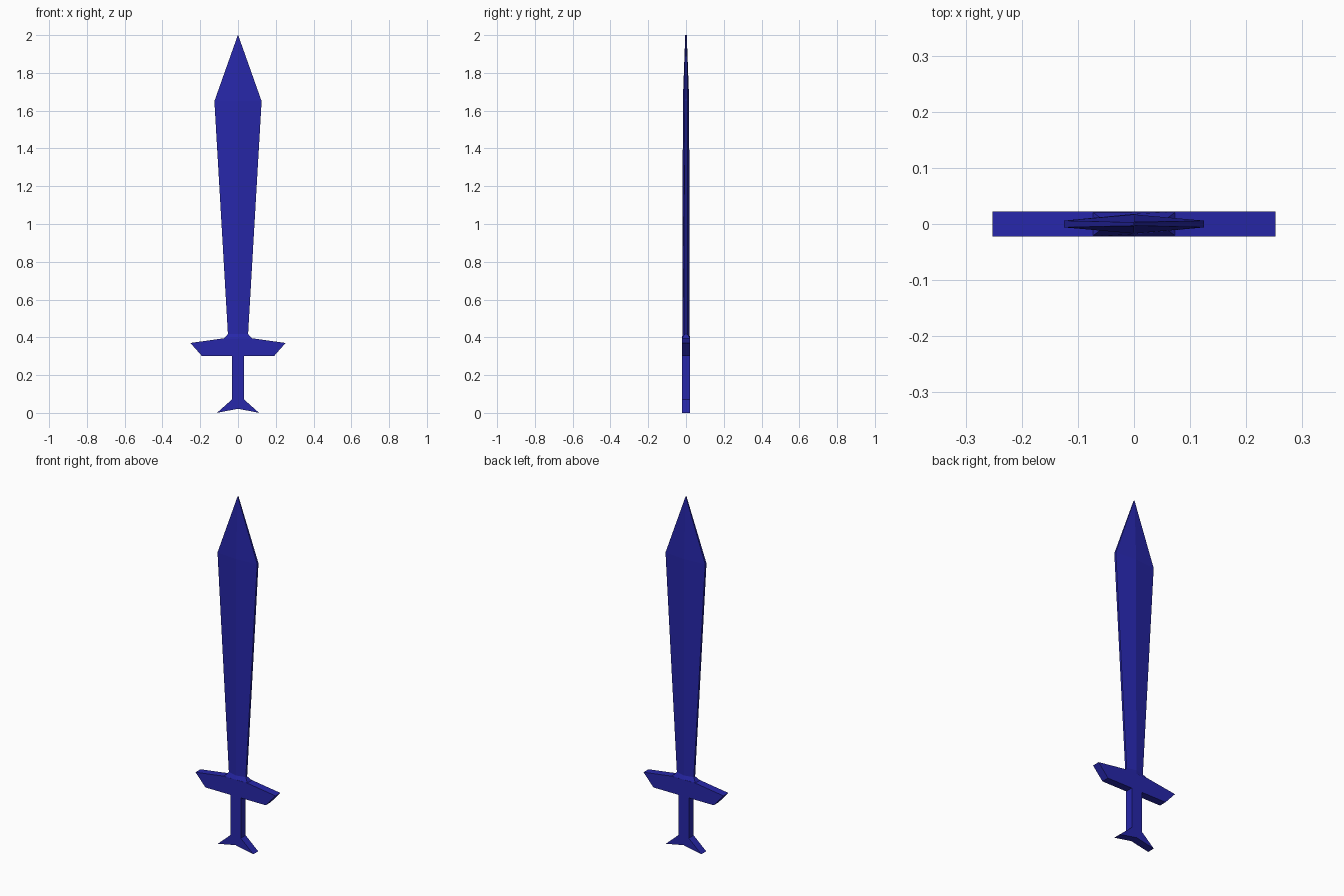
import bpy, bmesh

if "Cube" in bpy.data.objects:
    bpy.data.objects.remove(bpy.data.objects["Cube"])

mat = bpy.data.materials.new("blue_metal")
mat.diffuse_color = (0.02, 0.02, 0.4, 1)
mat.use_nodes = True
mat.node_tree.nodes["Principled BSDF"].inputs["Base Color"].default_value = mat.diffuse_color

HALF = 0.022  # half thickness of the hilt parts


def finish(name, bm):
    bmesh.ops.recalc_face_normals(bm, faces=bm.faces)
    mesh = bpy.data.meshes.new(name)
    bm.to_mesh(mesh)
    bm.free()
    mesh.materials.append(mat)
    obj = bpy.data.objects.new(name, mesh)
    bpy.context.collection.objects.link(obj)
    return obj


def plate(name, right_side):
    """Mirror a right-hand (x, z) outline and extrude it through y."""
    left = [(-x, z) for x, z in reversed(right_side) if x > 0]
    bm = bmesh.new()
    face = bm.faces.new([bm.verts.new((x, -HALF, z)) for x, z in right_side + left])
    ext = bmesh.ops.extrude_face_region(bm, geom=[face])
    verts = [v for v in ext["geom"] if isinstance(v, bmesh.types.BMVert)]
    bmesh.ops.translate(bm, verts=verts, vec=(0, 2 * HALF, 0))
    return finish(name, bm)


def loft(name, sections):
    """Bridge six-sided sections: z, half width, edge half depth, ridge half depth."""
    bm = bmesh.new()
    rings = []
    for z, w, e, r in sections:
        ring = [(w, -e), (w, e), (0, r), (-w, e), (-w, -e), (0, -r)]
        rings.append([bm.verts.new((x, y, z)) for x, y in ring])
    for a, b in zip(rings, rings[1:]):
        for i in range(6):
            j = (i + 1) % 6
            bm.faces.new((a[i], a[j], b[j], b[i]))
    bm.faces.new(rings[0])
    bm.faces.new(rings[-1])
    bmesh.ops.remove_doubles(bm, verts=bm.verts, dist=0.0001)
    return finish(name, bm)


# Flared pommel with a notched underside
plate("pommel", [(0, 0.022), (0.112, 0.0), (0.033, 0.07)])

# Rectangular grip
plate("grip", [(0.033, 0.065), (0.033, 0.305)])

# Crossguard with slanted ends
plate("crossguard", [(0.19, 0.30), (0.252, 0.37), (0.075, 0.395)])

# Collar blending the guard into the blade
loft("collar", [(0.393, 0.075, HALF, HALF), (0.418, 0.053, 0.006, 0.018)])

# Ridged blade widening towards a pointed tip
loft("blade", [(0.41, 0.053, 0.006, 0.018),
               (1.65, 0.125, 0.006, 0.017),
               (2.0, 0.001, 0.003, 0.004)])
